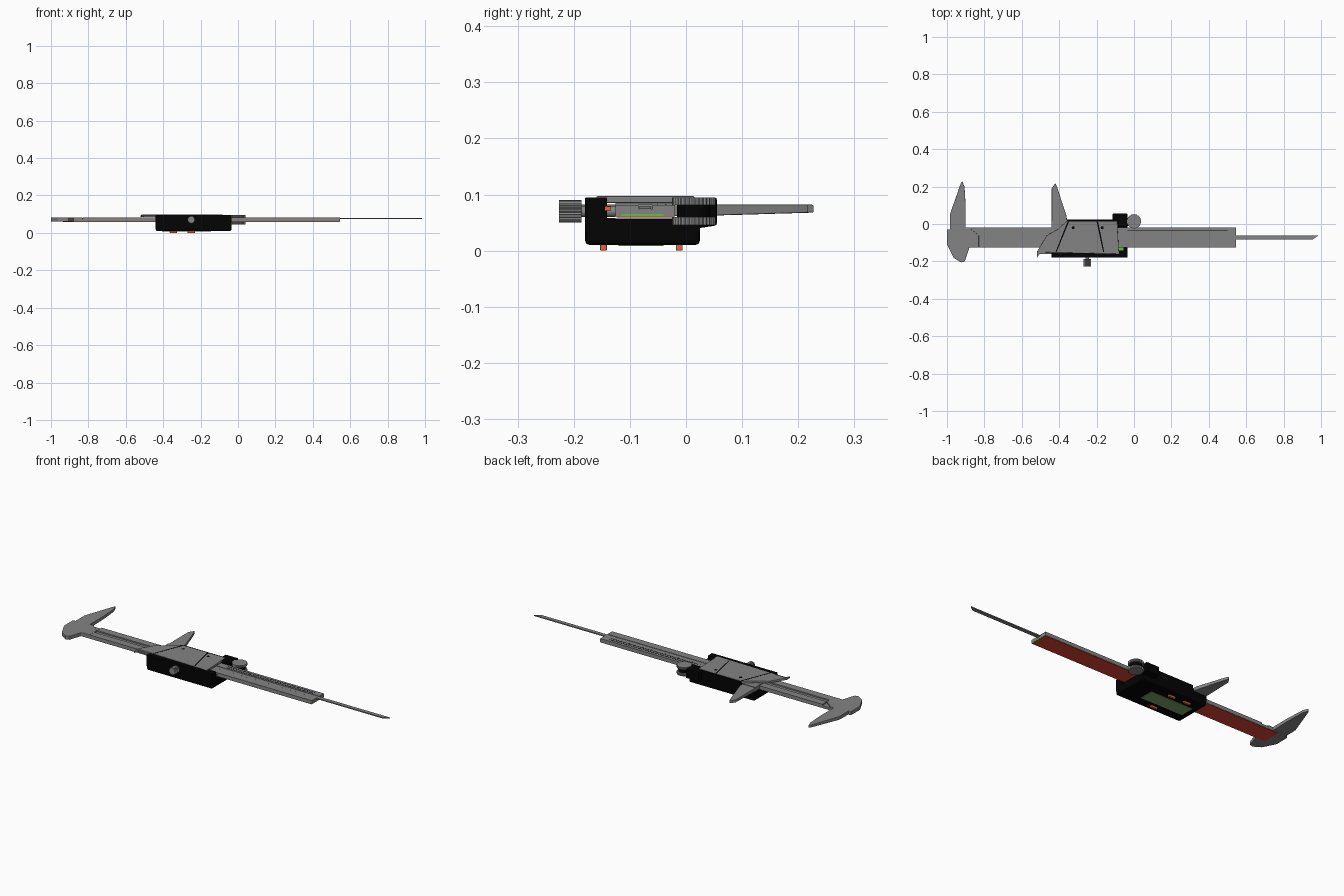
import bpy, bmesh
from math import pi, sin, cos

cube = bpy.data.objects.get("Cube")
if cube:
    bpy.data.objects.remove(cube, do_unlink=True)


def material(name, red, green, blue):
    mat = bpy.data.materials.new(name)
    mat.use_nodes = True
    mat.diffuse_color = (red, green, blue, 1)
    mat.node_tree.nodes["Principled BSDF"].inputs["Base Color"].default_value = mat.diffuse_color
    return mat


steel = material("steel grey", 0.23, 0.23, 0.23)
black = material("black plastic", 0.001, 0.001, 0.001)
label_red = material("red label", 0.7, 0.06, 0.03)
button_orange = material("orange red button", 0.8, 0.12, 0.06)
screen_olive = material("olive screen", 0.2, 0.36, 0.14)
board_green = material("circuit green", 0.12, 0.55, 0.04)


def prism(name, points, start, end, mat, axis="z", bevel=0, taper=0):
    """Extrude a closed profile along an axis, thinning it from below towards the back."""
    def place(point, depth):
        first, second = point
        if axis == "x":
            return depth, first, second
        if axis == "y":
            return first, depth, second
        return first, second, depth

    bm = bmesh.new()
    lower = [bm.verts.new(place(point, start)) for point in points]
    upper = [bm.verts.new(place(point, end)) for point in points]
    bm.faces.new(lower)
    bm.faces.new(upper)
    for i in range(len(points)):
        bm.faces.new((lower[i - 1], lower[i], upper[i], upper[i - 1]))
    for vert in lower:
        vert.co.z += taper * max(0, vert.co.y)
    bmesh.ops.recalc_face_normals(bm, faces=bm.faces)
    mesh = bpy.data.meshes.new(name)
    bm.to_mesh(mesh)
    bm.free()
    mesh.materials.append(mat)
    ob = bpy.data.objects.new(name, mesh)
    bpy.context.collection.objects.link(ob)
    if bevel:
        mod = ob.modifiers.new("soft edges", "BEVEL")
        mod.width = bevel
        mod.segments = 2


def box(name, left, right, front, back, low, high, mat, bevel=0):
    corners = [(left, front), (right, front), (right, back), (left, back)]
    prism(name, corners, low, high, mat, bevel=bevel)


def disc(name, centre, radius, start, end, mat, axis="z", notch=0, sides=32):
    """Round prism whose alternate corners can be sunk to knurl the rim."""
    points = []
    for i in range(sides):
        angle = 2 * pi * i / sides
        r = radius - notch * (i % 2)
        points.append((centre[0] + r * cos(angle), centre[1] + r * sin(angle)))
    prism(name, points, start, end, mat, axis=axis)


# Shared limits of the beam, its groove and the readout housing
beam_end = 0.545
beam_front, beam_back = -0.126, -0.02
beam_low, beam_high = 0.061, 0.081
groove_front, groove_back, groove_low = -0.085, -0.06, 0.074
head_left, head_right = -1, -0.83
case_left, case_right = -0.44, -0.035
case_front, case_back = -0.18, 0.025
case_low, case_high = 0.01, 0.095
thin = 0.002

# Beam: a flat bar carrying two rails with the groove between them
box("beam_bar", head_left + 0.06, beam_end, beam_front, beam_back, beam_low, groove_low, steel)
box("beam_front_rail", head_right, beam_end, beam_front, groove_front,
    groove_low, beam_high, steel)
box("beam_back_rail", head_right, beam_end, groove_back, beam_back,
    groove_low, beam_high, steel)
box("scale_label", head_left + 0.065, beam_end - thin, beam_front + thin, beam_back - thin,
    beam_low - thin, beam_low, label_red)
box("scale_board", beam_end - 0.01, beam_end + thin / 4, beam_front + 0.01, groove_back + 0.02,
    beam_low + thin / 2, beam_low + thin * 2, board_green)
for name, y in (("inner", -0.05), ("outer", -0.035)):
    box(f"beam_{name}_line", case_right, 0.5, y - thin, y,
        beam_high, beam_high + thin / 2, black)

# Depth rod with a slanted tip, lying in the groove
rod_tip = 0.985
prism("depth_rod", [(case_left, groove_front + thin), (rod_tip - 0.03, groove_front + thin),
                    (rod_tip, groove_back - thin), (case_left, groove_back - thin)],
      groove_low, beam_high - thin / 2, steel)

# Fixed head with its rounded lower jaw
prism("fixed_lower_jaw", [(head_left, -0.03), (head_left, -0.11), (-0.965, -0.18),
                          (-0.925, -0.205), (-0.905, -0.2), (-0.88, beam_front),
                          (head_right, beam_front), (head_right, groove_back),
                          (-0.88, beam_back)],
      beam_low, beam_high + thin / 2, steel, bevel=thin)


def upper_jaw(name, left, right, shoulder, tip, corner):
    """Pointed blade, straight on the left, with its tip towards the back."""
    tip_x, tip_y = tip
    prism(name, [(left, beam_back * 2), (left, shoulder), (tip_x - thin * 4, tip_y - thin * 5),
                 (tip_x, tip_y), (tip_x + thin * 6, tip_y - 0.03), corner,
                 (right, beam_back * 2)],
          beam_low, beam_high + thin / 2, steel, bevel=thin, taper=0.03)


upper_jaw("fixed_upper_jaw", -0.985, -0.9, 0.05, (-0.918, 0.228), (-0.9, 0.1))
upper_jaw("sliding_upper_jaw", case_left, -0.355, 0.19, (-0.42, 0.218), (-0.36, 0.04))

# Sliding plate over the beam, with a neck to the jaw and a small lower point
plate_left, plate_right, plate_back = -0.52, -0.09, 0.015
plate_front = case_front + 0.02
plate_low, plate_top = case_high - 0.01, case_high + thin
prism("slider_plate", [(-0.36, plate_back), (plate_right, plate_back),
                       (plate_right + 0.01, plate_front), (plate_left, plate_front + 0.01),
                       (-0.465, groove_back), (-0.41, -0.03)],
      plate_low, plate_top, steel, bevel=thin)
box("slider_core", case_left, plate_right, beam_front, beam_back, beam_high, plate_low, steel)
box("slider_neck", case_left, -0.36, beam_back * 2, plate_back, groove_low, plate_low, steel)
prism("slider_lower_jaw", [(plate_left, plate_front + 0.01), (plate_left + thin, case_front),
                           (plate_left + 0.015, plate_front), (case_left, plate_front),
                           (case_left, beam_front)],
      plate_low, case_high - thin, steel)

# Slanted seams and screw recesses on the plate
seam_back, seam_front = plate_back - thin, plate_front + 0.01
for name, back_x, front_x in (("right", -0.2, -0.165), ("left", -0.355, -0.42)):
    prism(f"plate_{name}_seam", [(back_x, seam_back), (back_x + thin * 4, seam_back),
                                 (front_x + thin * 3, seam_front), (front_x, seam_front)],
          case_high, plate_top + thin / 4, black)
    disc(f"plate_{name}_screw", (back_x + 0.03, beam_back), thin * 4,
         case_high, plate_top + thin / 4, black)

# Readout housing: a tray below the beam and a wall on either side
tray_high = beam_low - thin * 2
box("housing_tray", case_left, case_right, case_front, case_back,
    case_low, tray_high, black, bevel=thin * 4)
box("housing_front_wall", case_left, case_right, case_front, beam_front - 0.015,
    case_low + 0.02, case_high, black, bevel=thin)
box("housing_back_wall", case_left, case_right, beam_back + 0.005, case_back,
    case_low + 0.02, groove_low, black, bevel=thin)
box("housing_back_rim", -0.355, case_right, beam_back + 0.005, case_back,
    groove_low - thin * 2, case_high, black, bevel=thin)
box("circuit_board", plate_right, case_right - 0.02, beam_front - 0.015, beam_front,
    tray_high - thin, tray_high + thin / 2, board_green)
box("board_contact", case_right - thin, case_right + thin / 2, beam_front - 0.018,
    beam_front - thin * 4, groove_low - thin, beam_high - thin, button_orange)
rest_back = case_back + 0.03
prism("thumb_rest", [(beam_back / 2, 0.035), (rest_back, 0.045), (rest_back, case_high),
                     (beam_back / 2, case_high)],
      case_right - 0.08, case_right, black, axis="x", bevel=thin * 2)

# Display and oval buttons on the lower face
box("display", case_left + 0.035, case_right - 0.11, -0.12, -0.04,
    case_low - thin, case_low + thin, screen_olive)
for name, x, y in (("front", -0.25, -0.147), ("back", -0.25, -0.012), ("corner", -0.345, -0.012)):
    box(f"{name}_button", x - 0.02, x + 0.02, y - thin * 3, y + thin * 3,
        0, case_low + thin, button_orange, bevel=thin)

# Thumb wheel: two knurled discs on a black core held by a bracket
wheel = (0, 0.014)
disc_height = 0.014
for name, low in (("lower", 0.046), ("upper", 0.081)):
    disc(f"thumb_wheel_{name}_disc", wheel, 0.039, low, low + disc_height, steel,
         notch=thin, sides=64)
disc("thumb_wheel_core", wheel, 0.03, tray_high, beam_high + thin, black)
box("thumb_wheel_bracket", case_right - 0.01, 0, beam_back + 0.01, case_back,
    beam_low, beam_high, black)

# Knurled lock screw on the front edge
screw = (-0.25, 0.07)
screw_front = -0.226
disc("lock_screw_head", screw, 0.02, screw_front, case_front - thin * 3, steel,
     axis="y", notch=thin, sides=48)
disc("lock_screw_shaft", screw, 0.01, screw_front + 0.03, beam_front, steel, axis="y")
